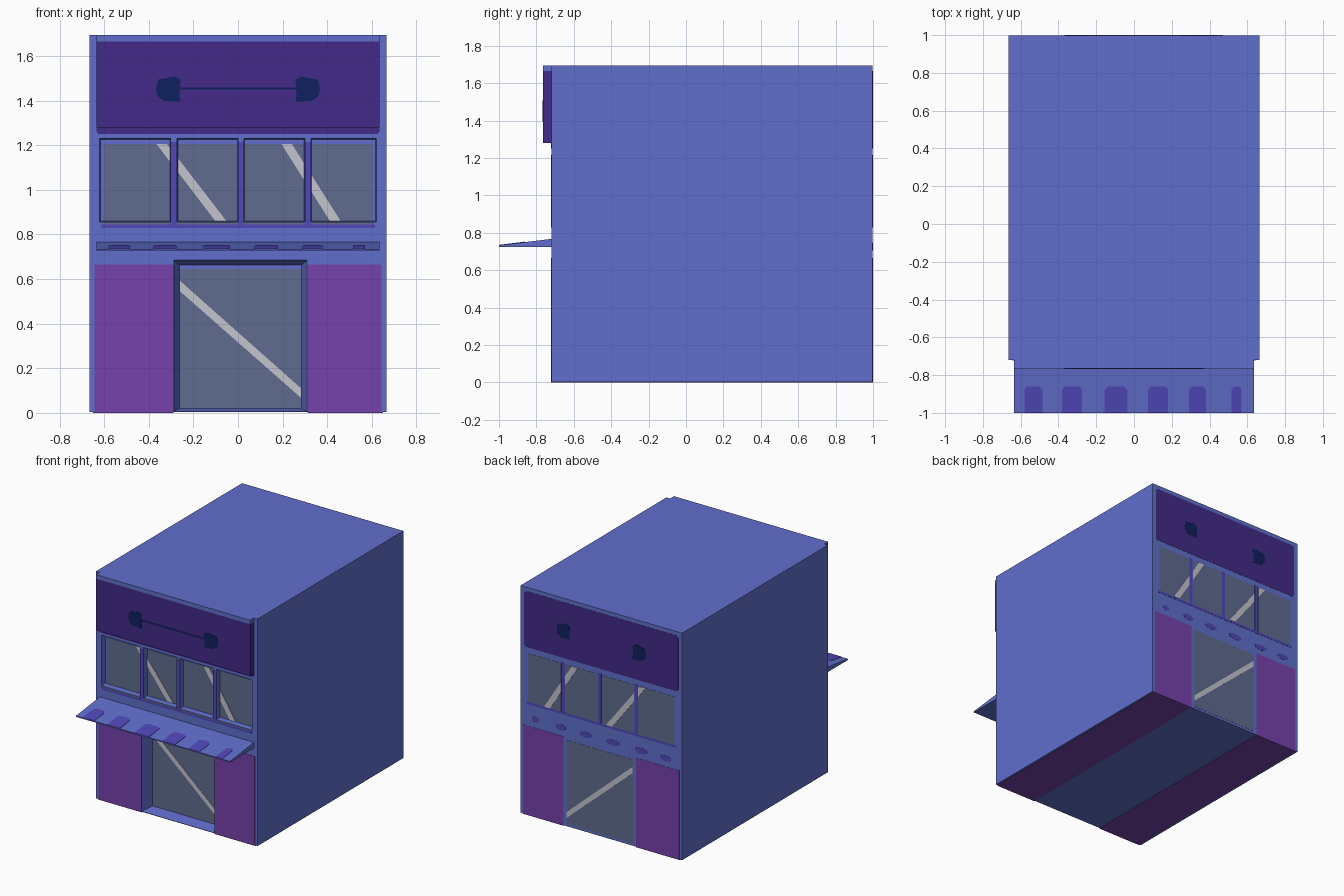
import bpy, bmesh, math
from mathutils import Vector

if "Cube" in bpy.data.objects:
    bpy.data.objects.remove(bpy.data.objects["Cube"])


def mat(name, r, g, b):
    m = bpy.data.materials.new(name)
    lin = [((c / 255 + 0.055) / 1.055) ** 2.4 for c in (r, g, b)]
    m.diffuse_color = (*lin, 1)
    m.use_nodes = True
    m.node_tree.nodes["Principled BSDF"].inputs["Base Color"].default_value = m.diffuse_color
    return m


BLUE = mat("wall_blue", 96, 111, 204)
SIGN = mat("dark_purple", 66, 42, 136)
PANEL = mat("panel_purple", 117, 66, 172)
GLASS = mat("glass_grey", 96, 108, 144)
GLINT = mat("glint_grey", 196, 195, 206)
VIOLET = mat("frame_violet", 80, 72, 186)
NAVY = mat("navy", 14, 32, 94)


def build(name, bm, m):
    bmesh.ops.recalc_face_normals(bm, faces=bm.faces)
    me = bpy.data.meshes.new(name)
    bm.to_mesh(me)
    bm.free()
    me.materials.append(m)
    ob = bpy.data.objects.new(name, me)
    bpy.context.collection.objects.link(ob)
    return ob


def prism(name, ring, offset, m):
    """Closed prism: a 3D ring swept along an offset."""
    bm = bmesh.new()
    a = [bm.verts.new(p) for p in ring]
    b = [bm.verts.new(Vector(p) + Vector(offset)) for p in ring]
    bm.faces.new(a)
    bm.faces.new(b[::-1])
    for i in range(len(a)):
        j = (i + 1) % len(a)
        bm.faces.new((a[i], b[i], b[j], a[j]))
    return build(name, bm, m)


def box(name, x0, x1, y0, y1, z0, z1, m):
    return prism(name, [(x0, y0, z0), (x1, y0, z0), (x1, y0, z1), (x0, y0, z1)], (0, y1 - y0, 0), m)


def plate(name, pts, y0, y1, m):
    return prism(name, [(x, y0, z) for x, z in pts], (0, y1 - y0, 0), m)


def rect(x0, x1, z0, z1, c=0):
    if not c:
        return [(x0, z0), (x1, z0), (x1, z1), (x0, z1)]
    return [(x0 + c, z0), (x1 - c, z0), (x1, z0 + c), (x1, z1 - c),
            (x1 - c, z1), (x0 + c, z1), (x0, z1 - c), (x0, z0 + c)]


def clip(pts, lim, s):
    """Keep the part of a polygon where s * (x - lim) >= 0."""
    out = []
    for p, q in zip(pts, pts[1:] + pts[:1]):
        dp, dq = s * (p[0] - lim), s * (q[0] - lim)
        if dp >= 0:
            out.append(p)
        if dp * dq < 0:
            t = dp / (dp - dq)
            out.append((lim, p[1] + t * (q[1] - p[1])))
    return out


# Main block
body = box("building_block", -0.665, 0.665, -0.72, 0.997, 0.003, 1.695, BLUE)


# Recesses for the windows and the door
def recess(outer, inner, depth):
    bm = bmesh.new()
    rings = [[bm.verts.new((x, y, z)) for x, z in rect(*r)]
             for r, y in ((outer, -0.75), (outer, -0.72), (inner, -0.72 + depth))]
    bm.faces.new(rings[0])
    bm.faces.new(rings[2])
    for a, b in zip(rings, rings[1:]):
        for i in range(4):
            bm.faces.new((a[i], b[i], b[(i + 1) % 4], a[(i + 1) % 4]))
    cutter = build("recess_cutter", bm, BLUE)
    cutter.hide_render = True
    mod = body.modifiers.new("recess", 'BOOLEAN')
    mod.operation, mod.solver, mod.object = 'DIFFERENCE', 'EXACT', cutter
    bpy.context.view_layer.objects.active = body
    bpy.ops.object.modifier_apply(modifier=mod.name)
    bpy.data.objects.remove(cutter)


WINDOWS = [(-0.62, -0.302), (-0.273, 0.0), (0.027, 0.3), (0.327, 0.62)]
PANES = [(-0.603, -0.305), (-0.27, -0.004), (0.03, 0.296), (0.33, 0.603)]
for a, b in WINDOWS:
    recess((a, b, 0.855, 1.23), (a + 0.003, b - 0.003, 0.86, 1.227), 0.04)
recess((-0.288, 0.31, 0.006, 0.685), (-0.263, 0.285, 0.02, 0.663), 0.09)

SPOTS = [(-0.58, -0.485), (-0.38, -0.275), (-0.155, -0.035), (0.075, 0.18), (0.29, 0.38), (0.515, 0.57)]
GLINTS = [[(-0.365, 1.205), (-0.318, 1.205), (-0.04, 0.845), (-0.09, 0.845)],
          [(0.195, 1.205), (0.242, 1.205), (0.47, 0.845), (0.422, 0.845)]]
DOOR_GLINT = [(-0.26, 0.545), (-0.26, 0.592), (0.283, 0.11), (0.283, 0.067)]

# Painted fronts: the same layout is on the front and, flat, on the back
for side in ("front", "back"):
    front = side == "front"

    def layer(y, level):
        """Base and outer y of a thin plate on this side."""
        return (y, y - 0.0025 * level) if front else (0.997, 0.997 + 0.0015 * level)

    wall, top = layer(-0.72, 1), layer(-0.72, 2)
    for a, b in ((-0.643, -0.289), (0.311, 0.643)):
        plate(side + "_lower_panel", rect(a, b, 0, 0.665), *wall, PANEL)
    # Window frame bars
    for a, b in ((-0.302, -0.273), (0.0, 0.027), (0.3, 0.327)):
        plate(side + "_mullion", rect(a, b, 0.83, 1.215), *wall, VIOLET)
    plate(side + "_window_sill", rect(-0.615, 0.615, 0.828, 0.845), *wall, VIOLET)
    # Window glass with slanted glints
    for a, b in PANES:
        plate(side + "_window_glass", rect(a, b, 0.858 if front else 0.845, 1.205), *layer(-0.68, 1), GLASS)
        if front:
            plate("front_lower_glass_edge", rect(a, b, 0.845, 0.855), *wall, GLASS)
        for g in GLINTS:
            pts = clip(clip(g, a, 1), b, -1)
            if len(pts) > 2:
                plate(side + "_window_glint", pts, *layer(-0.68, 2), GLINT)
    # Door glass
    plate(side + "_door_glass", rect(-0.262, 0.284, 0.021, 0.645), *layer(-0.63, 1), GLASS)
    plate(side + "_door_glint", DOOR_GLINT, *layer(-0.63, 2), GLINT)
    # Sign field and its two weight shapes
    if front:
        plate("sign_lower_edge", rect(-0.635, 0.635, 1.25, 1.3, 0.012), *wall, SIGN)
        top = (-0.765, -0.768)
    else:
        plate("back_sign", rect(-0.635, 0.635, 1.25, 1.665, 0.015), *wall, SIGN)
    for s in (1, -1):
        pts = [(0.26, 1.395), (0.335, 1.4), (0.36, 1.42), (0.368, 1.455),
               (0.358, 1.495), (0.285, 1.508), (0.258, 1.495), (0.262, 1.43)]
        plate(side + "_sign_weight", [(s * x, z) for x, z in pts], *top, NAVY)
    # Painted spots behind the awning line, back only
    if not front:
        for a, b in SPOTS:
            c, r = (a + b) / 2, (b - a) / 2
            ring = [(c + r * math.cos(t * math.pi / 5), 0.727 + 0.022 * math.sin(t * math.pi / 5)) for t in range(10)]
            plate("back_spot", ring, *wall, VIOLET)

# Sign box, blue cap and thin bar
box("sign_box", -0.635, 0.635, -0.765, -0.715, 1.28, 1.665, SIGN)
box("sign_cap", -0.635, 0.635, -0.765, -0.715, 1.665, 1.695, BLUE)
box("sign_bar", -0.26, 0.26, -0.767, -0.765, 1.45, 1.46, NAVY)

# Awning wedge with spots on its slope
prism("awning", [(-0.635, -0.715, 0.725), (-0.635, -0.715, 0.768), (-0.635, -1, 0.733), (-0.635, -1, 0.725)],
      (1.27, 0, 0), BLUE)
for a, b in SPOTS:
    c = 0.016
    pts = [(a, -1), (b, -1), (b, -0.86 - c), (b - c, -0.86), (a + c, -0.86), (a, -0.86 - c)]
    prism("awning_spot", [(x, y, 0.7355 + (y + 1) * 0.1228) for x, y in pts], (0, 0, -0.004), VIOLET)

# Purple strips under the floor
for a, b in ((-0.65, -0.289), (0.311, 0.65)):
    box("floor_strip", a, b, -0.72, 0.997, 0, 0.003, PANEL)
